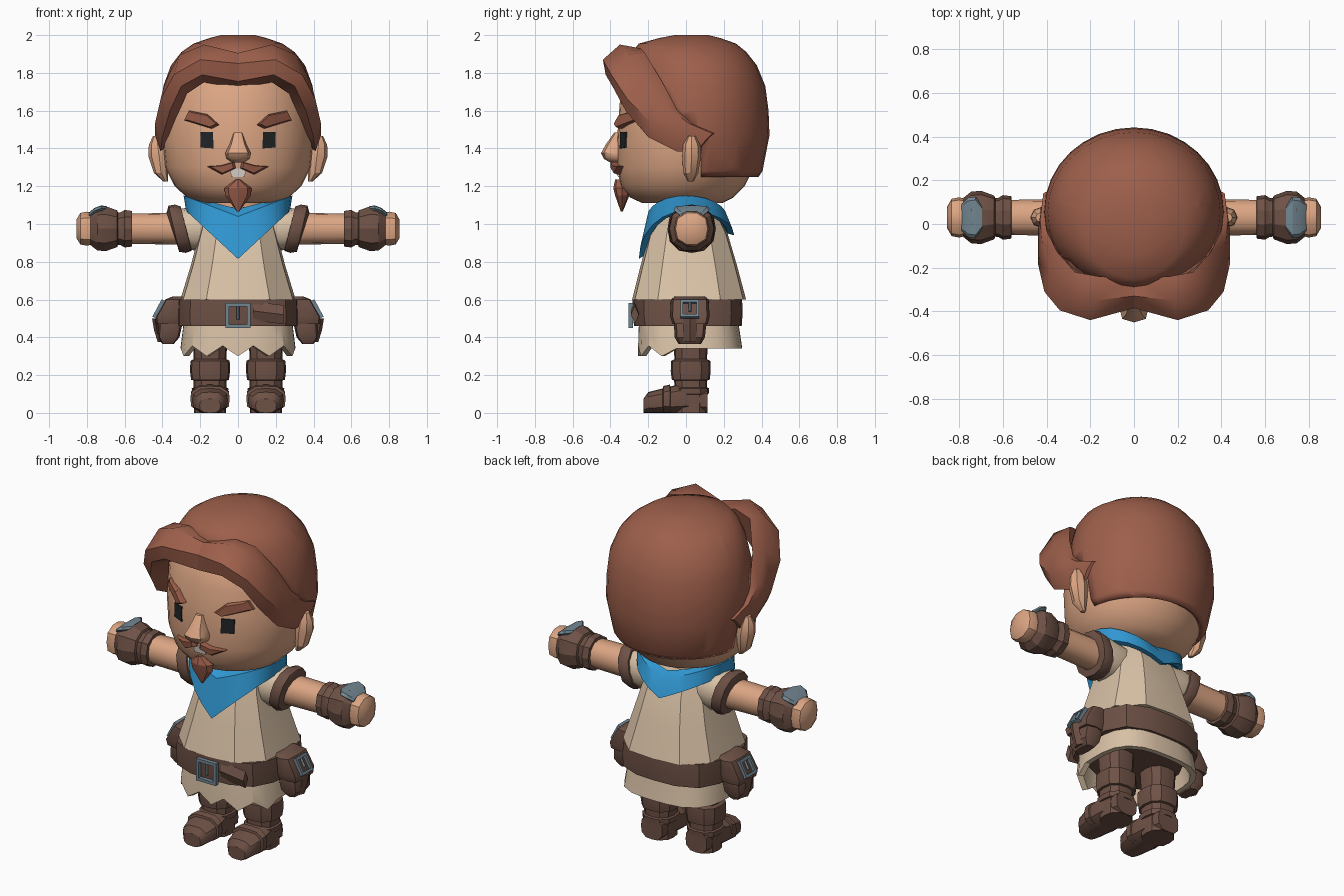
import bpy, bmesh, math
from mathutils import Vector, Matrix

cube = bpy.data.objects.get("Cube")
if cube:
    bpy.data.objects.remove(cube, do_unlink=True)


def material(name, r, g, b):
    m = bpy.data.materials.new(name)
    m.use_nodes = True
    m.diffuse_color = (r, g, b, 1)
    bsdf = next(n for n in m.node_tree.nodes if n.type == 'BSDF_PRINCIPLED')
    bsdf.inputs["Base Color"].default_value = (r, g, b, 1)
    bsdf.inputs["Roughness"].default_value = 0.8
    return m


hair = material("auburn hair", .34, .115, .07)
skin = material("skin", .72, .38, .23)
cloth = material("linen", .70, .54, .385)
blue = material("blue scarf", .03, .31, .64)
leather = material("brown leather", .155, .082, .06)
metal = material("steel", .17, .24, .285)
dark = material("eye black", .015, .017, .02)
white = material("teeth", .8, .72, .65)


def finish(name, bm, mat, mirror=False, angle=35, solid=0):
    bmesh.ops.recalc_face_normals(bm, faces=bm.faces)
    me = bpy.data.meshes.new(name)
    bm.to_mesh(me)
    bm.free()
    me.materials.append(mat)
    ob = bpy.data.objects.new(name, me)
    bpy.context.collection.objects.link(ob)
    bpy.ops.object.select_all(action='DESELECT')
    ob.select_set(True)
    bpy.context.view_layer.objects.active = ob
    bpy.ops.object.shade_smooth_by_angle(angle=math.radians(angle))
    if solid:
        s = ob.modifiers.new("thickness", 'SOLIDIFY')
        s.thickness, s.offset = solid, -1
    if mirror:
        ob.modifiers.new("mirror", 'MIRROR')
    return ob


def ring(axis, t, u0, u1, v0, v1, n=12, p=2, shear=0):
    """Superellipse across an axis; u, v are the other two axes in order."""
    pts = []
    for i in range(n):
        a = 2 * math.pi * i / n
        c, s = math.cos(a), math.sin(a)
        k = (abs(c) ** p + abs(s) ** p) ** (-1 / p)
        u = (u0 + u1) / 2 + (u1 - u0) / 2 * c * k
        v = (v0 + v1) / 2 + (v1 - v0) / 2 * s * k
        w = t + shear * s * k
        pts.append({'x': (w, u, v), 'y': (u, w, v), 'z': (u, v, w)}[axis])
    return [Vector(q) for q in pts]


def loft_bm(rings, caps=True, closed=False, matrix=None):
    bm = bmesh.new()
    vs = [[bm.verts.new(matrix @ Vector(q) if matrix else q) for q in r] for r in rings]
    pairs = list(zip(vs, vs[1:])) + ([(vs[-1], vs[0])] if closed else [])
    for a, b in pairs:
        n = len(a)
        for i in range(n):
            j = (i + 1) % n
            bm.faces.new((a[i], a[j], b[j], b[i]))
    if caps and not closed:
        bm.faces.new(vs[0])
        bm.faces.new(vs[-1])
    return bm


def loft(name, rings, mat, caps=True, closed=False, matrix=None, **kw):
    return finish(name, loft_bm(rings, caps, closed, matrix), mat, **kw)


def stack(profile, n, p=2):
    """Rings up the body from (z, half width, front y, back y)."""
    return [ring('z', z, -r, r, f, b, n, p) for z, r, f, b in profile]


def limb(profile, n=12, p=2.4, shear=0):
    """Rings along the arm from (x, radius)."""
    return [ring('x', x, .03 - r, .03 + r, .975 - r, .975 + r, n, p, shear) for x, r in profile]


# Head and face
HEAD = [(1.11, .20, -.23, .19), (1.14, .27, -.295, .25), (1.20, .335, -.345, .31),
        (1.30, .385, -.365, .36), (1.45, .40, -.365, .38), (1.65, .39, -.35, .37),
        (1.82, .32, -.28, .32), (1.92, .18, -.15, .20)]
loft("head", stack(HEAD, 32), skin, angle=50)
loft("neck", stack([(.98, .15, -.11, .13), (1.15, .15, -.11, .13)], 12), skin)


def face_y(x, z):
    for a, b in zip(HEAD, HEAD[1:]):
        if a[0] <= z <= b[0]:
            t = (z - a[0]) / (b[0] - a[0])
            r, f, k = [a[i] + (b[i] - a[i]) * t for i in (1, 2, 3)]
            return (f + k) / 2 - (k - f) / 2 * math.sqrt(max(0, 1 - (x / r) ** 2))
    return -.3


def on_face(name, outline, depth, mat, mirror=True, taper=1, back=.002):
    cx = sum(x for x, z in outline) / len(outline)
    cz = sum(z for x, z in outline) / len(outline)
    base = [(x, face_y(x, z) + back, z) for x, z in outline]
    mid = [(x, face_y(x, z) - depth / 2, z) for x, z in outline]
    front = [(cx + (x - cx) * taper, face_y(x, z) - depth, cz + (z - cz) * taper) for x, z in outline]
    return loft(name, [base, mid, front], mat, mirror=mirror, angle=25)


on_face("eye", [(.13, 1.40), (.198, 1.405), (.198, 1.487), (.132, 1.487)], .007, dark)
on_face("eyebrow", [(.10, 1.525), (.16, 1.58), (.26, 1.60), (.285, 1.55), (.14, 1.505)],
        .035, hair, taper=.8, back=.02)
on_face("moustache", [(.165, 1.305), (.09, 1.31), (.02, 1.33), (.012, 1.295), (.085, 1.262)],
        .035, hair, taper=.8, back=.02)
on_face("teeth", [(-.035, 1.25), (.035, 1.25), (.045, 1.295), (-.045, 1.295)], .007, white, mirror=False)
loft("nose", [ring('z', z, -w, w, y, -.3, 8, 3) for z, w, y in
              [(1.325, .03, -.40), (1.345, .06, -.435), (1.375, .068, -.45),
               (1.42, .045, -.425), (1.485, .025, -.38)]], skin, angle=40)
loft("goatee", [ring('z', z, -w, w, f, b, 8) for z, w, f, b in
                [(1.065, .006, -.345, -.335), (1.15, .068, -.375, -.30),
                 (1.19, .072, -.385, -.29), (1.235, .012, -.375, -.33)]], hair, angle=20)
loft("ear", [ring('z', z, a, b, f, k, 8) for z, a, b, f, k in
             [(1.225, .37, .395, .01, .04), (1.27, .37, .445, -.015, .065),
              (1.36, .36, .475, -.02, .08), (1.42, .38, .472, -.015, .075),
              (1.465, .41, .45, .01, .05)]], skin, mirror=True, angle=30)

# Hair cap, cut away from the face along a slanted hairline
CAP = [(1.25, .35, -.29, .385), (1.28, .375, -.30, .405), (1.47, .412, -.33, .442),
       (1.60, .41, -.33, .437), (1.73, .395, -.31, .42), (1.84, .355, -.30, .375),
       (1.91, .30, -.285, .32), (1.955, .235, -.25, .265), (1.985, .15, -.14, .18), (2.0, .09, -.06, .12)]
bm = loft_bm(stack(CAP, 32))
bmesh.ops.delete(bm, geom=[f for f in bm.faces if f.calc_center_median().z < 1.255], context='FACES_ONLY')
line = lambda z: -.30 + (1.83 - z) * 1.05
for co, no in (((0, .08, 1.4), (0, 1, 0)), ((0, -.30, 1.83), (0, 1, 1.05))):
    bmesh.ops.bisect_plane(bm, geom=bm.verts[:] + bm.edges[:] + bm.faces[:], plane_co=co, plane_no=no)
gone = [f for f in bm.faces if f.calc_center_median().y < min(.08, line(f.calc_center_median().z))]
bmesh.ops.delete(bm, geom=gone, context='FACES')
finish("hair_cap", bm, hair, angle=50, solid=.035)

# Swept fringe: sections run from the parting back to a point above the ear
fringe = [
    [(0, -.25, 1.89), (0, -.33, 1.905), (0, -.385, 1.85), (0, -.375, 1.755), (0, -.28, 1.72)],
    [(.16, -.24, 1.93), (.18, -.35, 1.95), (.20, -.44, 1.87), (.19, -.425, 1.79), (.18, -.30, 1.75)],
    [(.27, -.22, 1.91), (.31, -.31, 1.895), (.34, -.395, 1.79), (.30, -.39, 1.73), (.27, -.27, 1.69)],
    [(.35, -.13, 1.76), (.385, -.21, 1.76), (.41, -.31, 1.66), (.36, -.32, 1.60), (.32, -.2, 1.58)],
    [(.39, -.05, 1.61), (.42, -.09, 1.61), (.44, -.18, 1.53), (.40, -.20, 1.46), (.35, -.1, 1.47)],
    [(.40, .04, 1.53), (.43, .02, 1.53), (.44, -.03, 1.47), (.41, -.05, 1.385), (.37, 0, 1.42)],
    [(.40, .15, 1.48), (.415, .14, 1.48), (.42, .10, 1.44), (.41, .06, 1.385), (.39, .1, 1.43)]]
loft("fringe", fringe, hair, mirror=True, angle=48)

# Tunic, skirt with ragged front hem, trousers
loft("tunic", stack([(.60, .26, -.25, .28), (.60, .305, -.285, .318), (.78, .25, -.24, .27),
                     (.95, .205, -.195, .22), (1.09, .17, -.13, .15)], 12, 3.2), cloth, angle=28)
skirt = stack([(.56, .27, -.24, .27), (.46, .29, -.25, .28), (.34, .305, -.255, .298),
               (.34, .275, -.225, .268), (.47, .25, -.21, .24)], 24, 3)
for r in skirt[2:4]:
    for i, q in enumerate(r):
        if q.y < -.1:
            q.z = .30 if i % 2 == 0 else .355
loft("skirt", skirt, cloth, angle=28)
loft("trousers", stack([(.40, .24, -.2, .23), (.50, .26, -.22, .25)], 16, 3), leather)

# Scarf: a collar with a long front point and a shorter back point
def scarf_ring(r, front, back, z, drop_front, drop_back, n=24):
    pts = []
    for i in range(n):
        a = 2 * math.pi * i / n
        s, c = math.sin(a), math.cos(a)
        f = 1 - abs(s)
        pts.append((r * s, -c * (front if c > 0 else back),
                    z - f * (drop_front if c > 0 else drop_back)))
    return pts


loft("scarf", [scarf_ring(.19, .13, .15, 1.09, .05, .05), scarf_ring(.24, .16, .18, 1.14, .06, .06),
               scarf_ring(.288, .205, .215, 1.15, .11, .11), scarf_ring(.275, .25, .255, 1.07, .255, .13),
               scarf_ring(.245, .21, .22, 1.06, .22, .11)], blue, closed=True, angle=25)

# Belt and buckles
loft("belt", stack([(.46, .28, -.24, .27), (.46, .318, -.275, .295), (.53, .32, -.283, .30),
                    (.60, .316, -.282, .297), (.60, .28, -.24, .27)], 16, 3), leather, angle=28)
loft("belt_loose_end", [ring('x', x, -.292, -.25, z - .05, z + .05, 4, 2) for x, z in
                        [(.08, .54), (.16, .53), (.24, .52)]], leather)


def buckle(name, w, h, bar, matrix, mirror=False):
    def rect(a, b, y):
        return [(-a, y, -b), (a, y, -b), (a, y, b), (-a, y, b)]
    loft(name, [rect(w, h, -.012), rect(w - bar, h - bar, -.012), rect(w - bar, h - bar, .012),
                rect(w, h, .012)], metal, closed=True, matrix=matrix, mirror=mirror)
    loft(name + "_prong", [ring('z', z, -.008, .008, -.012, .006, 4) for z in (-h * .3, h - bar)],
         metal, matrix=matrix, mirror=mirror)


buckle("belt_buckle", .066, .066, .018, Matrix.Translation((0, -.293, .515)))
tilt = Matrix.Rotation(math.radians(-28), 4, 'Y') @ Matrix.Rotation(math.radians(90), 4, 'Z')
buckle("pouch_buckle", .05, .052, .015, Matrix.Translation((.418, .02, .55)) @ tilt, True)

# Hip pouches
loft("pouch", [ring('z', z, a, b, f, k, 8, 4) for z, a, b, f, k in
               [(.365, .34, .40, -.04, .08), (.40, .31, .425, -.06, .10),
                (.49, .29, .42, -.065, .11), (.58, .28, .36, -.05, .10)]], leather, mirror=True)
loft("pouch_flap", [ring('z', z, a, b, f, k, 8, 5) for z, a, b, f, k in
                    [(.47, .30, .435, -.07, .115), (.51, .29, .438, -.085, .125),
                     (.60, .28, .385, -.08, .12), (.615, .28, .35, -.06, .10)]], leather, mirror=True)
loft("pouch_strap", [ring('z', z, x - .03, x, -.015, .055, 4, 8) for z, x in
                     [(.375, .425), (.44, .445), (.50, .455)]], leather, mirror=True)

# Arms
loft("sleeve", limb([(.12, .10), (.24, .115), (.32, .10)], shear=.01), cloth, mirror=True)
loft("shoulder_band", limb([(.27, .09), (.275, .118), (.305, .128), (.34, .122), (.35, .085)], shear=.028),
     leather, mirror=True)
loft("forearm", limb([(.28, .085), (.45, .082), (.60, .08)]), skin, mirror=True)
loft("bracer", limb([(.56, .08), (.562, .097), (.60, .102), (.62, .09), (.635, .088), (.64, .10),
                     (.70, .122), (.745, .118), (.78, .09)], 10), leather, mirror=True, angle=25)
loft("bracer_plate", [ring('x', x, .03 - w, .03 + w, z - .03, z, 8, 4) for x, w, z in
                      [(.695, .05, 1.095), (.725, .095, 1.098), (.76, .09, 1.085), (.79, .06, 1.06)]],
     metal, mirror=True, angle=25)
loft("hand", limb([(.74, .078), (.80, .092), (.835, .085), (.855, .05)], 10, 2.6), skin, mirror=True)

# Legs and boots
def leg(name, profile, p=2.6):
    loft(name, [ring('z', z, .148 - r, .148 + r, .025 - r, .025 + r, 12, p) for z, r in profile],
         leather, mirror=True)


leg("trouser_leg", [(.26, .085), (.36, .09), (.46, .095)])
leg("boot_cuff", [(.17, .08), (.175, .10), (.22, .106), (.275, .104), (.285, .085)])
leg("boot_shaft", [(.0, .085), (.08, .085), (.19, .088)])
leg("ankle_strap", [(.095, .08), (.10, .095), (.13, .097), (.138, .08)])
loft("boot_foot", [ring('y', y, .148 - w, .148 + w, 0, h, 12, 3.2) for y, w, h in
                   [(-.225, .055, .075), (-.20, .078, .11), (-.10, .098, .135),
                    (0, .09, .16), (.115, .07, .13)]], leather, mirror=True)
loft("toe_strap", [ring('y', y, .148 - w, .148 + w, .002, h, 12, 3.2) for y, w, h in
                   [(-.125, .09, .12), (-.12, .104, .142), (-.085, .104, .15), (-.08, .09, .13)]],
     leather, mirror=True)
